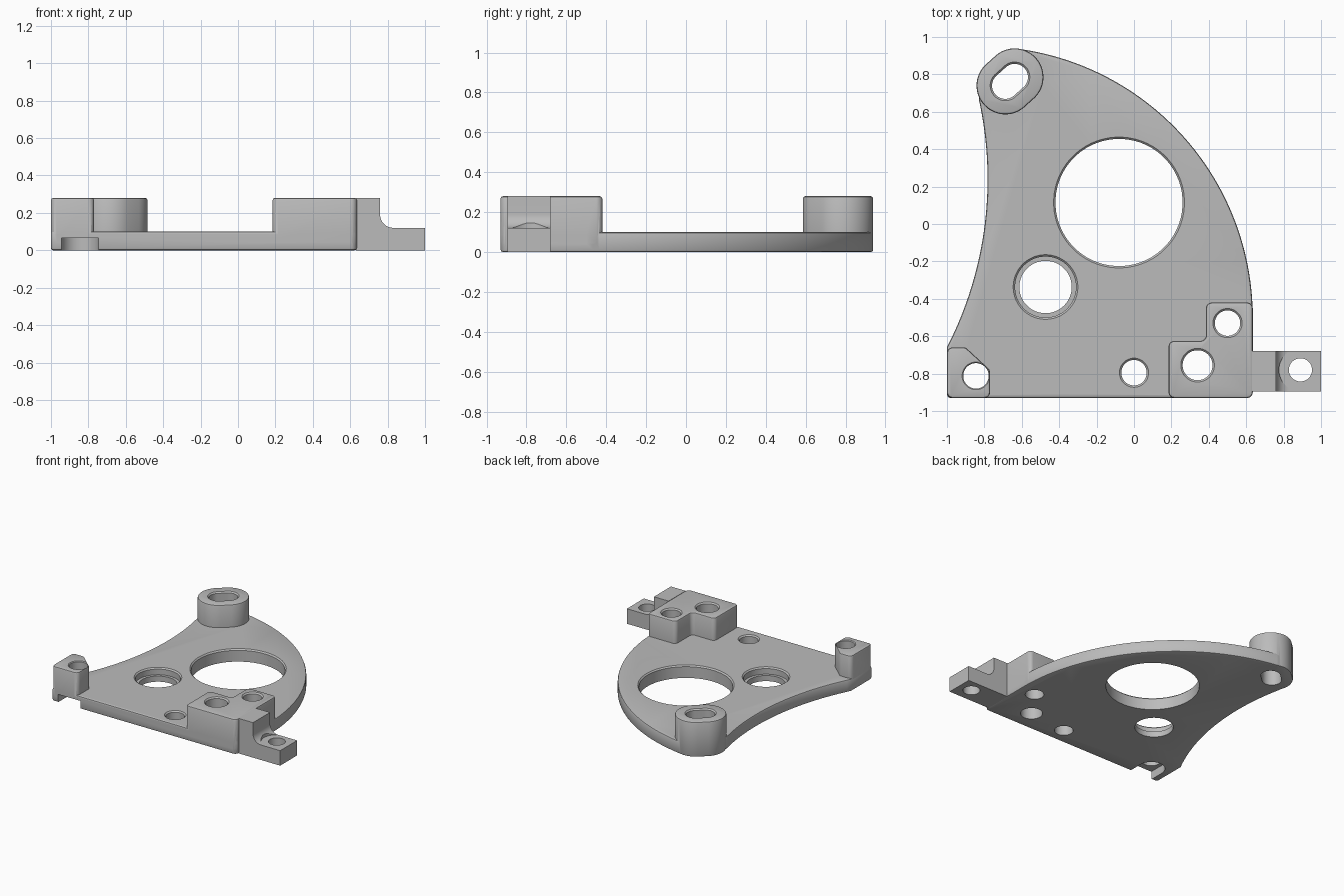
import bpy, bmesh, math
from mathutils import Vector

if "Cube" in bpy.data.objects:
    bpy.data.objects.remove(bpy.data.objects["Cube"])

grey = bpy.data.materials.new("satin grey")
grey.use_nodes = True
colour = (0.5, 0.5, 0.5, 1)
grey.diffuse_color = colour
grey.node_tree.nodes["Principled BSDF"].inputs["Base Color"].default_value = colour


def loft(name, rings):
    """Closed solid through matching outlines, each given as (outline, z)."""
    bm = bmesh.new()
    loops = [[bm.verts.new((x, y, z)) for x, y in outline] for outline, z in rings]
    n = len(loops[0])
    for low, high in zip(loops, loops[1:]):
        for i in range(n):
            j = (i + 1) % n
            bm.faces.new((low[i], low[j], high[j], high[i]))
    bm.faces.new(loops[0])
    bm.faces.new(loops[-1])
    bmesh.ops.recalc_face_normals(bm, faces=bm.faces)
    mesh = bpy.data.meshes.new(name)
    bm.to_mesh(mesh)
    bm.free()
    mesh.materials.append(grey)
    obj = bpy.data.objects.new(name, mesh)
    bpy.context.collection.objects.link(obj)
    return obj


def apply(obj, kind, **settings):
    mod = obj.modifiers.new(kind.lower(), kind)
    for key, value in settings.items():
        setattr(mod, key, value)
    bpy.context.view_layer.objects.active = obj
    bpy.ops.object.modifier_apply(modifier=mod.name)


def chamfer(obj, width=0.012):
    apply(obj, 'BEVEL', width=width, segments=2, limit_method='ANGLE',
          angle_limit=math.radians(40))
    return obj


def combine(obj, other, operation):
    apply(obj, 'BOOLEAN', object=other, operation=operation, solver='EXACT')
    bpy.data.objects.remove(other)


def arc(cx, cy, r, start, end, n):
    return [(cx + r * math.cos(math.radians(start + (end - start) * i / n)),
             cy + r * math.sin(math.radians(start + (end - start) * i / n)))
            for i in range(n + 1)]


def capsule(a, b, r, n=32):
    """Rounded slot outline; equal ends give a circle."""
    a, b = Vector(a), Vector(b)
    base = math.atan2(b.y - a.y, b.x - a.x) if a != b else 0
    points = []
    for centre, turn in ((b, -math.pi / 2), (a, math.pi / 2)):
        for i in range(n):
            t = base + turn + math.pi * (i + 0.5) / n
            points.append((centre.x + r * math.cos(t), centre.y + r * math.sin(t)))
    return points


def rounded(corners, r=0.03, n=6):
    """Polygon outline with filleted corners."""
    points = []
    pts = [Vector(c) for c in corners]
    for i, p in enumerate(pts):
        u = (pts[i - 1] - p).normalized()
        v = (pts[(i + 1) % len(pts)] - p).normalized()
        half = u.angle(v) / 2
        mid = p + (u + v).normalized() * r / math.sin(half)
        s = p + u * r / math.tan(half) - mid
        e = p + v * r / math.tan(half) - mid
        for k in range(n + 1):
            d = s.lerp(e, k / n).normalized() * r
            points.append(tuple(mid + d))
    return points


def drill(obj, a, r, top, b=None, rim=0.01, bottom=-0.1):
    """Cut a hole or slot with a chamfered upper rim."""
    b = b or a
    cutter = loft("drill", [(capsule(a, b, r), bottom), (capsule(a, b, r), top - rim),
                            (capsule(a, b, r + rim + 0.02), top + 0.02)])
    combine(obj, cutter, 'DIFFERENCE')


PLATE, TOP = 0.1, 0.28

# Base plate: bulging right edge, hollow left edge
outline = arc(-0.815, -0.5, 1.45, 0, 81.8, 64)
outline += [(-0.66, 0.76)]
outline += arc(-2.753, 0.24, 1.97, 12.9, -27.2, 40)
outline += arc(-0.98, -0.91, 0.02, 180, 270, 5)
outline += arc(0.605, -0.9, 0.03, 270, 360, 5)
body = chamfer(loft("mounting_plate", [(outline, 0), (outline, PLATE)]))

# Raised slotted boss
slot = ((-0.688, 0.74), (-0.638, 0.785))
ring = capsule(*slot, 0.154)
boss = chamfer(loft("slotted_boss", [(ring, 0), (ring, TOP)]))
combine(body, boss, 'UNION')

# Stepped right block and clipped left block
blocks = {
    "right_block": [(0.185, -0.93), (0.635, -0.93), (0.635, -0.42), (0.385, -0.42),
                    (0.385, -0.625), (0.185, -0.625)],
    "left_block": [(-1, -0.93), (-0.77, -0.93), (-0.77, -0.78), (-0.9, -0.66), (-1, -0.66)],
}
for name, corners in blocks.items():
    shape = rounded(corners)
    block = chamfer(loft(name, [(shape, 0.03), (shape, TOP)]))
    combine(body, block, 'UNION')

# Holes through plate, boss and blocks
drill(body, slot[0], 0.071, TOP, slot[1])
drill(body, (-0.08, 0.115), 0.34, PLATE)
drill(body, (-0.473, -0.337), 0.14, PLATE)
drill(body, (-0.473, -0.337), 0.163, PLATE, bottom=0.045)
drill(body, (0, -0.795), 0.068, PLATE)
drill(body, (0.34, -0.755), 0.08, TOP)
drill(body, (0.5, -0.53), 0.068, TOP)
drill(body, (-0.845, -0.812), 0.068, TOP, rim=0.006)

# Open bolt slot under the left block
notch = capsule((-0.845, -0.812), (-0.845, -1.2), 0.1)
combine(body, loft("notch", [(notch, -0.1), (notch, 0.065)]), 'DIFFERENCE')

# Side lug with a concave fillet, extruded along y
profile = [(0.63, 0), (1, 0), (1, 0.12)]
profile += arc(0.83, 0.19, 0.07, 270, 180, 12) + [(0.76, TOP), (0.63, TOP)]
lug = loft("side_lug", [(profile, 0.68), (profile, 0.895)])
for v in lug.data.vertices:
    x, z, depth = v.co
    v.co = (x, -depth, z)
bm = bmesh.new()
bm.from_mesh(lug.data)
bmesh.ops.recalc_face_normals(bm, faces=bm.faces)
bm.to_mesh(lug.data)
bm.free()
drill(lug, (0.89, -0.78), 0.062, 0.5)
drill(lug, (0.89, -0.78), 0.115, 0.5, bottom=0.12)

# Smooth curved walls, crisp edges
for obj in (body, lug):
    bpy.ops.object.select_all(action='DESELECT')
    obj.select_set(True)
    bpy.context.view_layer.objects.active = obj
    bpy.ops.object.shade_smooth_by_angle(angle=math.radians(30))
